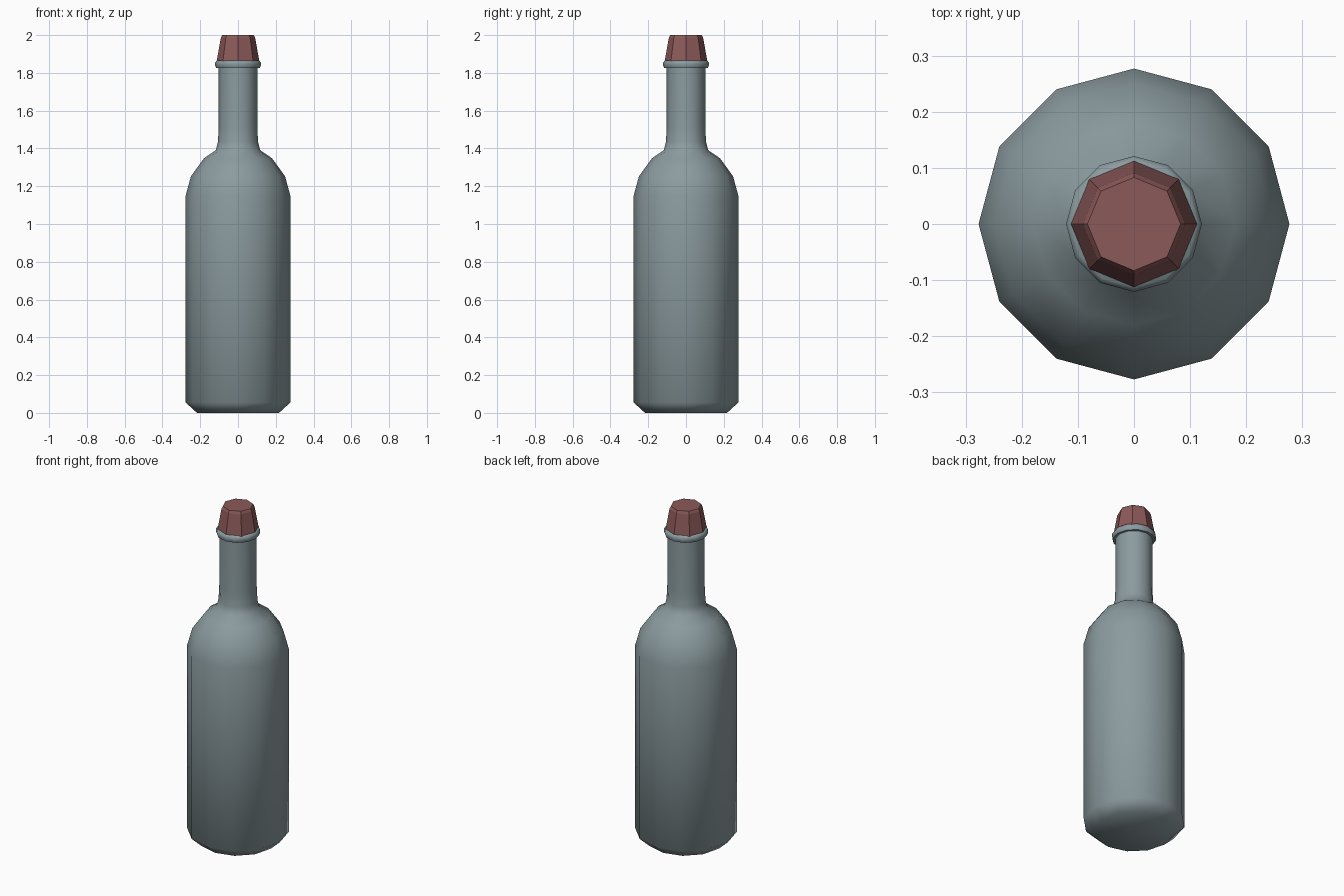
import bpy, bmesh, math

if "Cube" in bpy.data.objects:
    bpy.data.objects.remove(bpy.data.objects["Cube"])


def material(name, rgb):
    m = bpy.data.materials.new(name)
    m.diffuse_color = (*rgb, 1)
    m.use_nodes = True
    m.node_tree.nodes["Principled BSDF"].inputs["Base Color"].default_value = m.diffuse_color
    return m


def lathe(name, profile, sides, mat, smooth_angle=None):
    """Revolve (radius, z) points from bottom to top, capping both ends."""
    bm = bmesh.new()
    rings = []
    for r, z in profile:
        rings.append([bm.verts.new((r * math.cos(2 * math.pi * i / sides),
                                    r * math.sin(2 * math.pi * i / sides), z))
                      for i in range(sides)])
    for a, b in zip(rings, rings[1:]):
        for i in range(sides):
            j = (i + 1) % sides
            bm.faces.new((a[i], a[j], b[j], b[i]))
    bm.faces.new(rings[0][::-1])
    bm.faces.new(rings[-1])
    mesh = bpy.data.meshes.new(name)
    bm.to_mesh(mesh)
    bm.free()
    mesh.materials.append(mat)
    obj = bpy.data.objects.new(name, mesh)
    bpy.context.collection.objects.link(obj)
    if smooth_angle:
        bpy.ops.object.select_all(action='DESELECT')
        obj.select_set(True)
        bpy.context.view_layer.objects.active = obj
        bpy.ops.object.shade_smooth_by_angle(angle=math.radians(smooth_angle))
    return obj


glass = material("glass", (0.26, 0.33, 0.35))
red = material("stopper_red", (0.26, 0.10, 0.10))

# Bottle: chamfered base, straight body, rounded shoulder, neck and lip ring
lathe("bottle", [
    (0.217, 0.0), (0.277, 0.055), (0.277, 1.15), (0.249, 1.253),
    (0.18, 1.348), (0.118, 1.39), (0.106, 1.435), (0.102, 1.52), (0.102, 1.827),
    (0.116, 1.827), (0.121, 1.84), (0.121, 1.854), (0.112, 1.866),
], 12, glass, 60)

# Faceted tapered stopper
lathe("stopper", [
    (0.113, 1.862), (0.091, 1.985), (0.083, 2.0),
], 8, red)
